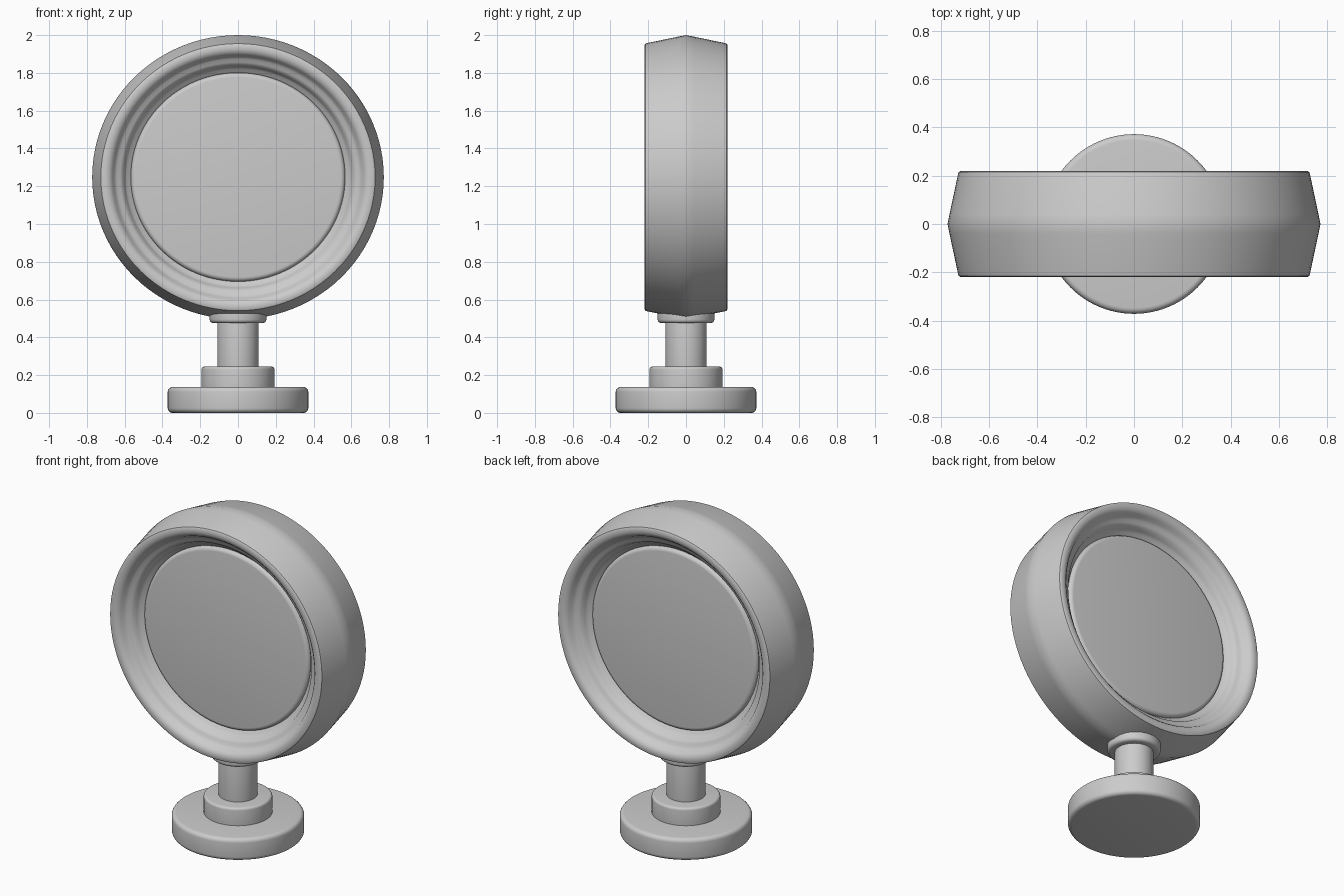
import bpy, bmesh, math
from mathutils import Matrix

if "Cube" in bpy.data.objects:
    bpy.data.objects.remove(bpy.data.objects["Cube"])

CENTRE_Z = 1.248     # height of the ring centre
OVAL = 0.974         # the head is slightly shorter than it is wide

grey = bpy.data.materials.new("plain grey")
grey.diffuse_color = (0.6, 0.6, 0.6, 1)
grey.use_nodes = True
grey.node_tree.nodes["Principled BSDF"].inputs["Base Color"].default_value = grey.diffuse_color


def lathe(name, profile, closed=False, steps=96, head=False):
    """Spin (radius, height) points round z; a head is tipped to face front."""
    bm = bmesh.new()
    rings = []
    for r, h in profile:
        if r == 0:
            rings.append([bm.verts.new((0, 0, h))] * steps)
        else:
            rings.append([bm.verts.new((r * math.cos(2 * math.pi * i / steps),
                                        r * math.sin(2 * math.pi * i / steps), h))
                          for i in range(steps)])
    pairs = list(zip(rings, rings[1:] + rings[:1]))
    for a, b in pairs if closed else pairs[:-1]:
        for i in range(steps):
            j = (i + 1) % steps
            bm.faces.new(list(dict.fromkeys((a[i], a[j], b[j], b[i]))))
    if head:
        bm.transform(Matrix.Translation((0, 0, CENTRE_Z))
                     @ Matrix.Diagonal((1, 1, OVAL, 1))
                     @ Matrix.Rotation(math.pi / 2, 4, 'X'))
    bmesh.ops.recalc_face_normals(bm, faces=bm.faces)
    mesh = bpy.data.meshes.new(name)
    bm.to_mesh(mesh)
    bm.free()
    mesh.materials.append(grey)
    ob = bpy.data.objects.new(name, mesh)
    bpy.context.collection.objects.link(ob)
    bpy.ops.object.select_all(action='DESELECT')
    ob.select_set(True)
    bpy.context.view_layer.objects.active = ob
    bpy.ops.object.shade_smooth_by_angle(angle=math.radians(40))
    return ob


def rounded(r, z0, z1, b, n=5):
    """Profile of a solid disc with rounded rims."""
    arc = [(b * math.sin(k * math.pi / 2 / n), b * math.cos(k * math.pi / 2 / n))
           for k in range(n + 1)]
    low = [(r - b + s, z0 + b - c) for s, c in arc]
    high = [(r - b + s, z1 - b + c) for s, c in reversed(arc)]
    return [(0, z0)] + low + high + [(0, z1)]


# Stand: foot, step, stem and collar
lathe("foot", rounded(0.372, 0, 0.137, 0.025))
lathe("foot_step", rounded(0.193, 0.10, 0.245, 0.015))
lathe("stem", rounded(0.109, 0.20, 0.50, 0.008), steps=64)
lathe("collar", rounded(0.15, 0.475, 0.56, 0.02))

# Ring: bulging outer wall, stepped inner lip, mirrored front to back
half = [(0.772, 0.0), (0.764, 0.04), (0.729, 0.205), (0.726, 0.215), (0.719, 0.219),
        (0.695, 0.219), (0.678, 0.213), (0.665, 0.20), (0.655, 0.18),
        (0.642, 0.168), (0.625, 0.163), (0.61, 0.152), (0.601, 0.13),
        (0.59, 0.113), (0.575, 0.107), (0.56, 0.09), (0.55, 0.05)]
lathe("ring", half + [(r, -h) for r, h in reversed(half[1:])], closed=True, head=True)

# Panel filling the ring, showing on both sides
lathe("panel", rounded(0.568, -0.12, 0.12, 0.025), head=True)
